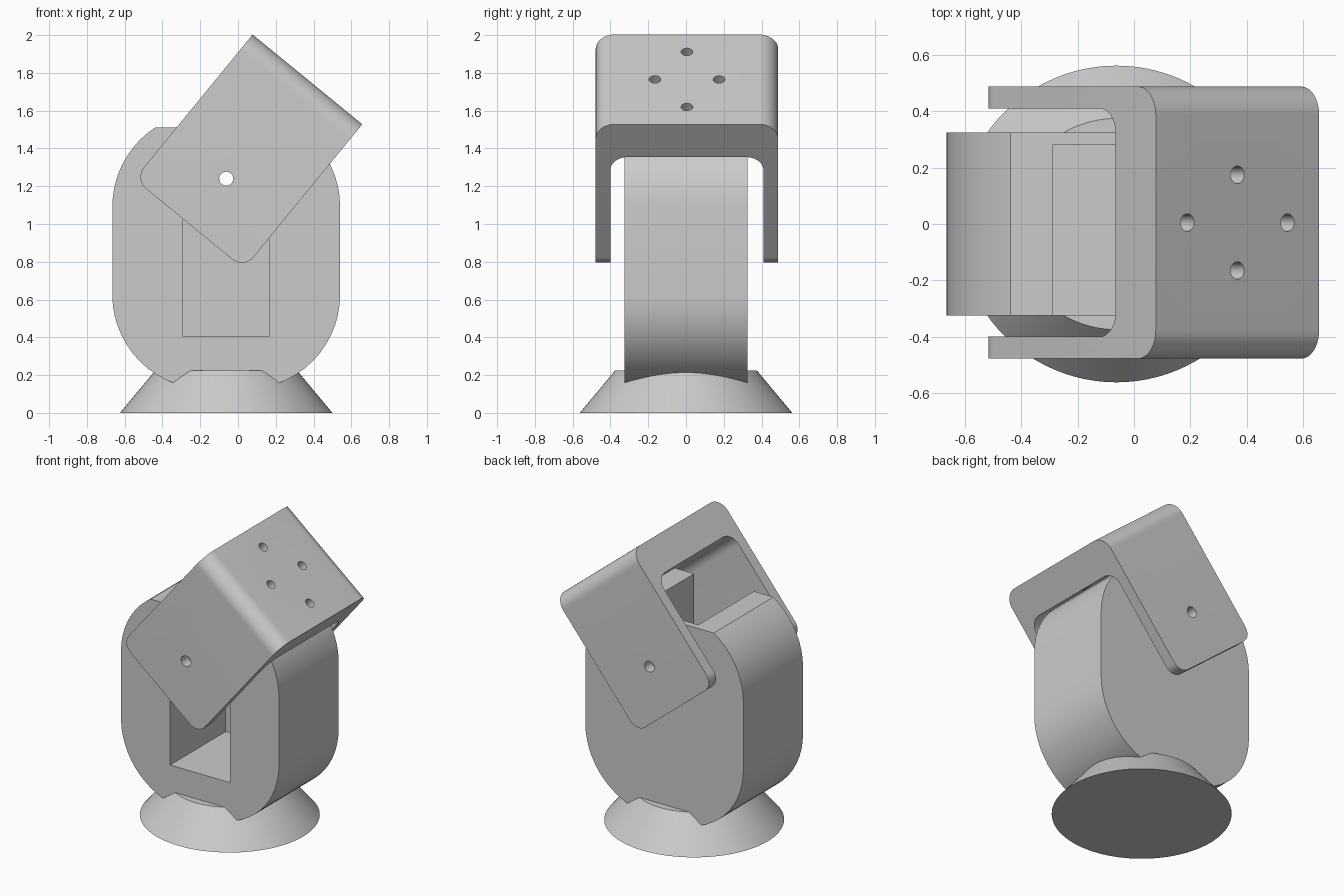
import bpy, bmesh, math
from mathutils import Vector, Matrix

old = bpy.data.objects.get("Cube")
if old:
    bpy.data.objects.remove(old, do_unlink=True)

grey = bpy.data.materials.new("light grey")
grey.use_nodes = True
color = (0.6, 0.6, 0.6, 1)
grey.diffuse_color = color
for node in grey.node_tree.nodes:
    if node.type == 'BSDF_PRINCIPLED':
        node.inputs["Base Color"].default_value = color

CX = -0.0625           # axis of base, body and pivot
PIVOT = Vector((CX, 0, 1.24))
TILT = math.radians(39.3)


def rounded(corners, steps=14):
    """Outline from (a, b, radius) right-angled corners, filleted where radius > 0."""
    out = []
    for i, (a, b, r) in enumerate(corners):
        p = Vector((a, b))
        if r == 0:
            out.append(p)
            continue
        u = (Vector(corners[i - 1][:2]) - p).normalized()
        v = (Vector(corners[(i + 1) % len(corners)][:2]) - p).normalized()
        centre = p + (u + v) * r
        for k in range(steps + 1):
            t = k / steps * math.pi / 2
            out.append(centre - v * r * math.cos(t) - u * r * math.sin(t))
    return out


def box(x0, x1, z0, z1, bottom=0, top=0):
    return rounded([(x0, z0, bottom), (x1, z0, bottom), (x1, z1, top), (x0, z1, top)])


def finish(name, bm):
    bmesh.ops.recalc_face_normals(bm, faces=bm.faces)
    mesh = bpy.data.meshes.new(name)
    bm.to_mesh(mesh)
    bm.free()
    mesh.materials.append(grey)
    ob = bpy.data.objects.new(name, mesh)
    bpy.context.collection.objects.link(ob)
    return ob


def prism(name, outline, lo, hi, axis="Y"):
    """Extrude an outline along y (outline in x, z) or along x (outline in y, z)."""
    bm = bmesh.new()
    place = (lambda p: (p.x, lo, p.y)) if axis == "Y" else (lambda p: (lo, p.x, p.y))
    face = bm.faces.new([bm.verts.new(place(p)) for p in outline])
    ext = bmesh.ops.extrude_face_region(bm, geom=[face])
    move = Vector((0, hi - lo, 0)) if axis == "Y" else Vector((hi - lo, 0, 0))
    bmesh.ops.translate(bm, vec=move,
                        verts=[g for g in ext["geom"] if isinstance(g, bmesh.types.BMVert)])
    return finish(name, bm)


def cone(name, r1, r2, depth, matrix, segments):
    bm = bmesh.new()
    bmesh.ops.create_cone(bm, cap_ends=True, segments=segments, radius1=r1, radius2=r2,
                          depth=depth, matrix=matrix)
    return finish(name, bm)


def combine(ob, tool, operation="DIFFERENCE"):
    tool.hide_render = True
    mod = ob.modifiers.new("cut", "BOOLEAN")
    mod.operation, mod.solver, mod.object = operation, "EXACT", tool
    bpy.context.view_layer.objects.active = ob
    bpy.ops.object.modifier_apply(modifier=mod.name)
    bpy.data.objects.remove(tool, do_unlink=True)


def smooth(ob):
    bpy.ops.object.select_all(action="DESELECT")
    ob.select_set(True)
    bpy.context.view_layer.objects.active = ob
    bpy.ops.object.shade_smooth_by_angle(angle=math.radians(25))


SIDEWAYS = Matrix.Rotation(math.pi / 2, 4, "X")

# Flared foot
base = cone("base", 0.5625, 0.375, 0.225, Matrix.Translation((CX, 0, 0.1125)), 96)

# Rounded body: flat top, pocket open to the front and top, pivot hole
body = prism("body", box(CX - 0.603, CX + 0.603, 0.126, 1.592, 0.5, 0.5), -0.325, 0.325)
combine(body, prism("top_trim", box(-1, 1, 1.51, 1.8), -0.6, 0.6))
combine(body, prism("pocket", box(-0.29, 0.165, 0.405, 1.9), -0.6, 0.28))
combine(body, cone("body_hole", 0.037, 0.037, 2,
                   Matrix.Translation(PIVOT) @ SIDEWAYS, 32))

# Tilted fork bracket, built upright around the pivot
y0, y1, wall, top, under = -0.478, 0.488, 0.0775, 0.679, 0.454
bracket = prism("bracket", rounded([
    (y0, -0.6, 0), (y0 + wall, -0.6, 0), (y0 + wall, under, 0.09), (y1 - wall, under, 0.09),
    (y1 - wall, -0.6, 0), (y1, -0.6, 0), (y1, top, 0.1), (y0, top, 0.1)]), -0.5, 0.5, "X")
combine(bracket, prism("side_trim", box(-0.375, 0.375, -0.31, 0.9, 0.08), -0.7, 0.7), "INTERSECT")
combine(bracket, cone("pivot_hole", 0.037, 0.037, 2, SIDEWAYS, 32))

# Four mounting holes through the bracket top
for dx, dy in ((0.23, 0), (-0.23, 0), (0, 0.17), (0, -0.17)):
    combine(bracket, cone("mount_hole", 0.031, 0.031, 0.6,
                          Matrix.Translation((dx, dy + 0.005, 0.57)), 32))
bracket.data.transform(Matrix.Translation(PIVOT) @ Matrix.Rotation(TILT, 4, "Y"))

for part in (base, body, bracket):
    smooth(part)
